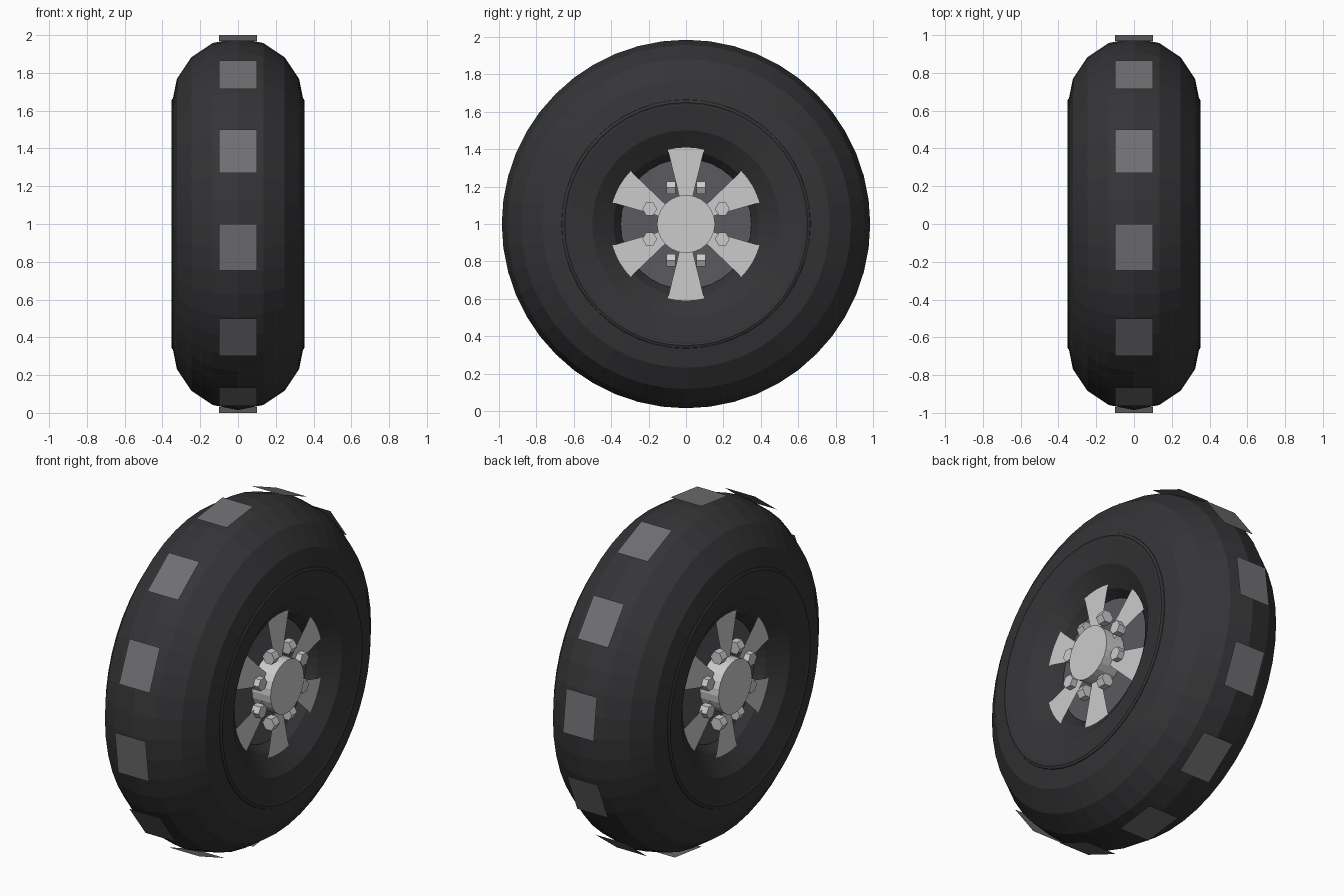
import bpy
from math import sin, cos, pi, radians

if "Cube" in bpy.data.objects:
    bpy.data.objects.remove(bpy.data.objects["Cube"])

CENTRE_Z = 1.0
AXLE_ROT = (0, pi / 2, 0)


def material(name, r, g, b):
    m = bpy.data.materials.new(name)
    m.diffuse_color = (r, g, b, 1)
    m.use_nodes = True
    m.node_tree.nodes["Principled BSDF"].inputs["Base Color"].default_value = m.diffuse_color
    return m


rubber = material("rubber", 0.035, 0.035, 0.038)
tread_grey = material("tread_grey", 0.16, 0.16, 0.17)
rim_grey = material("rim_grey", 0.1, 0.1, 0.115)
silver = material("silver", 0.55, 0.55, 0.58)
bright = material("bright_metal", 0.68, 0.68, 0.7)


def finish(name, mat):
    ob = bpy.context.object
    ob.name = name
    ob.data.materials.append(mat)
    return ob


def torus(name, x, major, minor, seg, minor_seg, mat):
    bpy.ops.mesh.primitive_torus_add(
        location=(x, 0, CENTRE_Z), rotation=AXLE_ROT, major_radius=major,
        minor_radius=minor, major_segments=seg, minor_segments=minor_seg)
    return finish(name, mat)


def cylinder(name, x, y, z, radius, depth, sides, mat, spin=0):
    bpy.ops.mesh.primitive_cylinder_add(
        vertices=sides, radius=radius, depth=depth,
        location=(x, y, CENTRE_Z + z), rotation=(spin, pi / 2, 0))
    return finish(name, mat)


def mesh(name, verts, faces, mat):
    me = bpy.data.meshes.new(name)
    me.from_pydata(verts, [], faces)
    me.materials.append(mat)
    ob = bpy.data.objects.new(name, me)
    bpy.context.collection.objects.link(ob)
    return ob


def polar(x, r, a):
    return (x, -r * sin(a), CENTRE_Z + r * cos(a))


# Tyre, and the fine bead line on each sidewall
torus("tire", 0, 0.635, 0.35, 48, 16, rubber)
for s in (-1, 1):
    torus("sidewall_bead", s * 0.333, 0.65, 0.02, 48, 8, rubber)

# Flat tread plates, each a chord along the running surface
for i in range(12):
    a = i * pi / 6
    b = a + 0.25
    mesh("tread_plate",
         [polar(-0.1, 1, a), polar(0.1, 1, a), polar(0.1, 1, b), polar(-0.1, 1, b)],
         [(0, 1, 2, 3)], tread_grey)

# Rim drum and hub running through the wheel
cylinder("rim", 0, 0, 0, 0.35, 0.40, 32, rim_grey)
cylinder("hub", 0, 0, 0, 0.155, 0.64, 24, bright)

for s in (-1, 1):
    # Wedge spokes on both faces
    for i in range(6):
        mid = i * pi / 3
        arc = [polar(s * 0.262, 0.42, mid + t * 0.12) for t in (-2, -1, 0, 1, 2)]
        inner = [polar(s * 0.262, 0.1, mid + 0.24), polar(s * 0.262, 0.1, mid - 0.24)]
        order = tuple(range(7)) if s > 0 else tuple(reversed(range(7)))
        mesh("spoke", arc + inner, [order], silver)
    # Hexagonal wheel bolts
    for i in range(8):
        a = radians(22.5 + 45 * i)
        y, z = -0.21 * sin(a), 0.21 * cos(a)
        spin = pi / 2 if abs(y) < abs(z) else 0
        cylinder("bolt", s * 0.272, y, z, 0.039, 0.05, 6, bright, spin)
